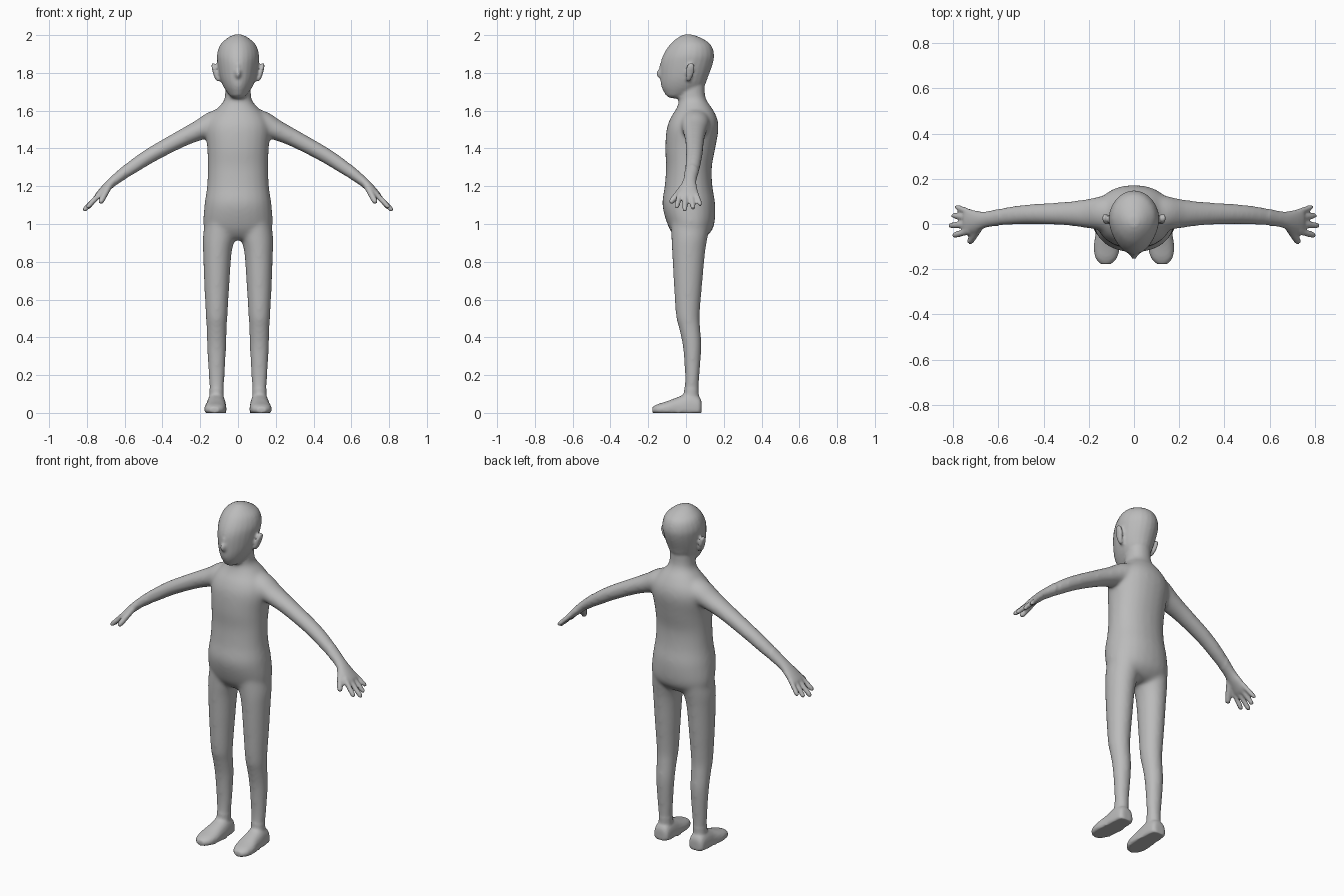
import bpy, bmesh, math
from mathutils import Vector

bm = bmesh.new()
SIDES = 24


def spline(rows, steps=5):
    """Smoothly resample rows of numbers (Catmull-Rom)."""
    out = []
    for i in range(len(rows) - 1):
        p = [rows[max(0, min(len(rows) - 1, i + k))] for k in (-1, 0, 1, 2)]
        for s in range(steps):
            t = s / steps
            out.append([0.5 * (2 * b + (c - a) * t + (2 * a - 5 * b + 4 * c - d) * t * t
                               + (3 * b - a - 3 * c + d) * t ** 3) for a, b, c, d in zip(*p)])
    out.append(list(rows[-1]))
    return out


def loft(rows, side, along=None, power=1.0, taper=0.0, floor=False, flip=1):
    """Skin elliptical rings; a row is x, y, z, radius along side, other radius."""
    rows = spline(rows)
    rings = []
    for i, (x, y, z, ra, rb) in enumerate(rows):
        c = Vector((x, y, z))
        a, b = rows[max(0, i - 1)], rows[min(len(rows) - 1, i + 1)]
        t = Vector(along) if along else (Vector(b[:3]) - Vector(a[:3])).normalized()
        s = Vector(side)
        s = (s - t * s.dot(t)).normalized()
        u = t.cross(s)
        ring = []
        for k in range(SIDES):
            ang = 2 * math.pi * k / SIDES
            ca, sa = math.cos(ang), math.sin(ang)
            p = c + s * ra * math.copysign(abs(ca) ** power, ca) \
                + u * rb * math.copysign(abs(sa) ** power, sa)
            if p.y < 0.03:
                p.x *= 1 + taper * (p.y - 0.03)
            if floor:
                p.z = max(p.z, 0.0)
            p.x *= flip
            ring.append(bm.verts.new(p))
        rings.append(ring)
    for r, q in zip(rings, rings[1:]):
        for k in range(SIDES):
            j = (k + 1) % SIDES
            bm.faces.new((r[k], r[j], q[j], q[k]))
    bm.faces.new(rings[0])
    bm.faces.new(rings[-1])


def upright(rows, **kw):
    """Rows: z, x centre, half width, front y, back y."""
    loft([(x, (f + b) / 2, z, w, (b - f) / 2) for z, x, w, f, b in rows],
         (1, 0, 0), (0, 0, 1), **kw)


def blob(centre, size):
    """Ellipsoid."""
    made = bmesh.ops.create_uvsphere(bm, u_segments=20, v_segments=12, radius=1)["verts"]
    for v in made:
        v.co = Vector([c + s * q for c, s, q in zip(centre, size, v.co)])


# torso and neck
upright([(0.915, 0, 0.07, -0.03, 0.07), (0.935, 0, 0.15, -0.06, 0.11),
         (0.99, 0, 0.183, -0.095, 0.148), (1.1, 0, 0.178, -0.125, 0.155),
         (1.2, 0, 0.164, -0.113, 0.14), (1.3, 0, 0.16, -0.106, 0.137),
         (1.4, 0, 0.163, -0.11, 0.155), (1.5, 0, 0.172, -0.103, 0.172),
         (1.56, 0, 0.155, -0.083, 0.165), (1.61, 0, 0.112, -0.052, 0.14),
         (1.65, 0, 0.077, -0.038, 0.112), (1.69, 0, 0.068, -0.038, 0.1),
         (1.76, 0, 0.068, -0.04, 0.1)], power=0.92)

# head
upright([(1.665, 0, 0.03, -0.095, -0.03), (1.69, 0, 0.056, -0.112, 0.04),
         (1.73, 0, 0.082, -0.131, 0.095), (1.78, 0, 0.1, -0.136, 0.117),
         (1.85, 0, 0.111, -0.134, 0.142), (1.9, 0, 0.112, -0.118, 0.148),
         (1.95, 0, 0.094, -0.085, 0.13), (1.985, 0, 0.056, -0.045, 0.08),
         (2.003, 0, 0.02, -0.01, 0.03)], taper=1.0)

# nose
blob((0, -0.136, 1.797), (0.015, 0.02, 0.027))
blob((0, -0.131, 1.825), (0.01, 0.012, 0.03))

for side in (1, -1):
    # ears
    loft([(0.1, 0.012, 1.755, 0.01, 0.008), (0.112, 0.015, 1.775, 0.016, 0.012),
          (0.123, 0.021, 1.81, 0.024, 0.012), (0.13, 0.026, 1.838, 0.02, 0.011),
          (0.132, 0.026, 1.853, 0.008, 0.006)], (0, 1, 0), flip=side)

    # legs
    upright([(1.02, 0.09, 0.085, -0.08, 0.13), (0.93, 0.1, 0.086, -0.078, 0.115),
             (0.85, 0.109, 0.076, -0.074, 0.102), (0.7, 0.112, 0.068, -0.066, 0.088),
             (0.52, 0.113, 0.058, -0.054, 0.073), (0.45, 0.113, 0.054, -0.038, 0.076),
             (0.35, 0.113, 0.051, -0.017, 0.082), (0.2, 0.113, 0.043, -0.006, 0.072),
             (0.12, 0.113, 0.038, -0.01, 0.068), (0.04, 0.115, 0.04, -0.02, 0.07)],
            flip=side)

    # feet
    loft([(0.115, 0.083, 0.025, 0.025, 0.03), (0.115, 0.07, 0.025, 0.045, 0.06),
          (0.115, 0.02, 0.025, 0.051, 0.08), (0.116, -0.04, 0.02, 0.054, 0.065),
          (0.12, -0.1, 0.02, 0.058, 0.042), (0.123, -0.15, 0.018, 0.048, 0.028),
          (0.125, -0.178, 0.015, 0.024, 0.016)], (1, 0, 0), (0, -1, 0),
         power=0.85, floor=True, flip=side)

    # arms and palms
    loft([(0.05, 0.05, 1.545, 0.085, 0.075), (0.13, 0.048, 1.53, 0.078, 0.068),
          (0.2, 0.046, 1.499, 0.066, 0.055), (0.3, 0.046, 1.452, 0.053, 0.046),
          (0.45, 0.044, 1.371, 0.045, 0.041), (0.55, 0.036, 1.307, 0.041, 0.037),
          (0.65, 0.021, 1.235, 0.035, 0.027), (0.7, 0.013, 1.19, 0.048, 0.023),
          (0.738, 0.011, 1.152, 0.058, 0.018), (0.75, 0.011, 1.14, 0.052, 0.012)],
         (0, 1, 0), flip=side)

    # fingers and thumb
    for base, tip, r in (((0.725, 0.052, 1.165), (0.79, 0.077, 1.098), 0.0125),
                         ((0.73, 0.027, 1.16), (0.805, 0.038, 1.078), 0.0135),
                         ((0.73, -0.003, 1.16), (0.82, -0.006, 1.068), 0.0135),
                         ((0.725, -0.03, 1.165), (0.802, -0.052, 1.084), 0.0135),
                         ((0.68, -0.008, 1.205), (0.73, -0.084, 1.11), 0.016)):
        b, t = Vector(base), Vector(tip)
        loft([(*b.lerp(t, f), r * k, r * k) for f, k in
              ((0, 1.1), (0.4, 1.05), (0.8, 1), (0.95, 0.8), (1, 0.35))],
             (0, 1, 0), flip=side)

bmesh.ops.recalc_face_normals(bm, faces=bm.faces)
mesh = bpy.data.meshes.new("body_parts")
bm.to_mesh(mesh)
bm.free()
body = bpy.data.objects.new("body", mesh)
bpy.context.collection.objects.link(body)

# fuse the parts into one skin
fuse = body.modifiers.new("fuse", "REMESH")
fuse.mode = "VOXEL"
fuse.voxel_size = 0.008
fuse.use_smooth_shade = True
skin = bpy.data.meshes.new_from_object(
    body.evaluated_get(bpy.context.evaluated_depsgraph_get()))
body.modifiers.clear()
body.data = skin
skin.name = "body_skin"

# blend the shoulders, hips and neck more than the face, hands and feet
blend = body.vertex_groups.new(name="blend")
blend.add([v.index for v in skin.vertices
           if abs(v.co.x) < 0.6 and 0.13 < v.co.z < 1.68], 1.0, "REPLACE")
for name, count, group in (("soften", 3, ""), ("blend", 25, "blend")):
    mod = body.modifiers.new(name, "SMOOTH")
    mod.factor = 0.5
    mod.iterations = count
    mod.vertex_group = group

# one plain grey surface
grey = bpy.data.materials.new("plain grey")
grey.diffuse_color = (0.5, 0.5, 0.5, 1)
skin.materials.clear()
skin.materials.append(grey)
for p in skin.polygons:
    p.use_smooth = True
    p.material_index = 0
